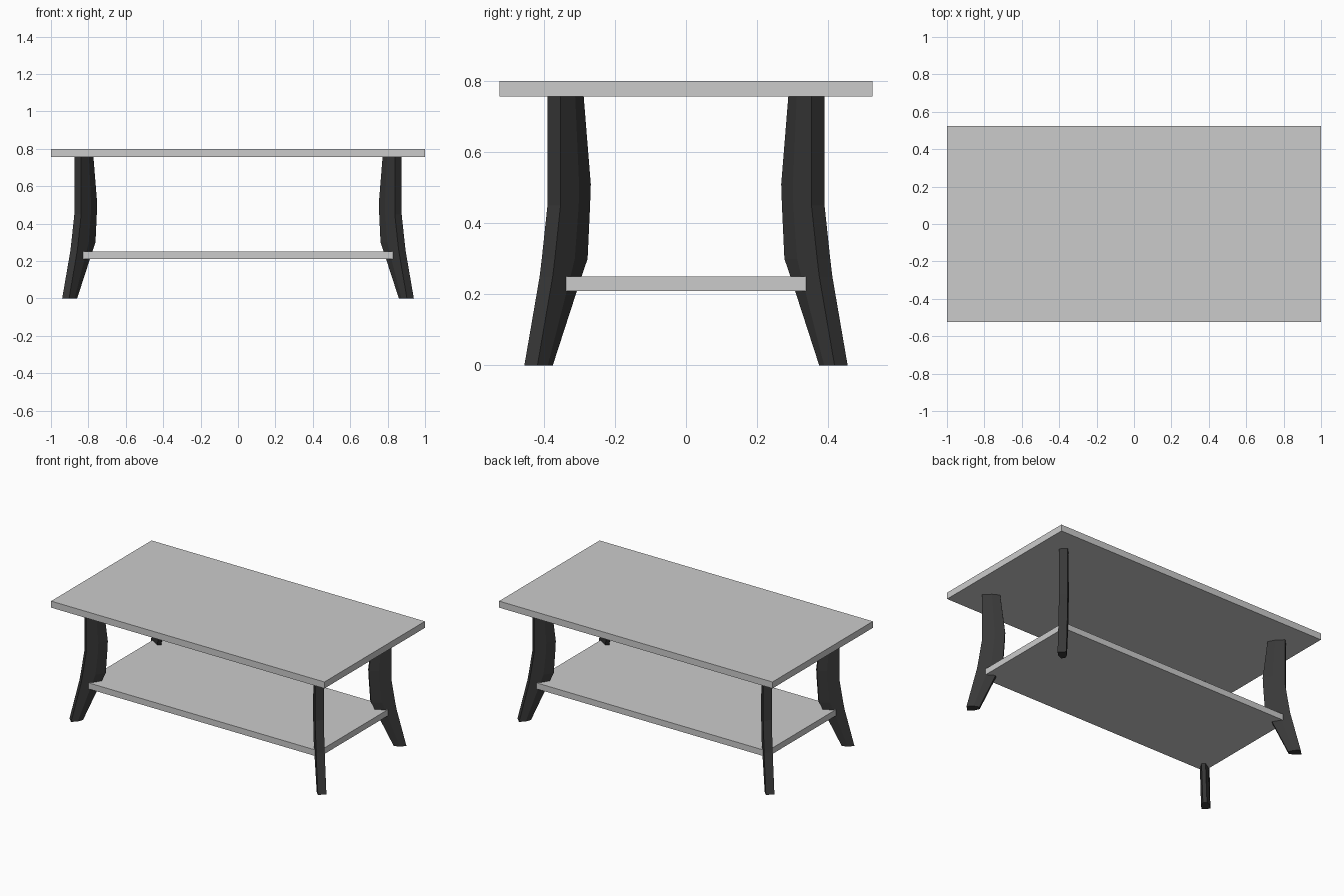
import bpy, bmesh

if "Cube" in bpy.data.objects:
    bpy.data.objects.remove(bpy.data.objects["Cube"])

leg_mat = bpy.data.materials.new("black_leg")
leg_mat.diffuse_color = (0.04, 0.04, 0.04, 1)
leg_mat.use_nodes = True
leg_mat.node_tree.nodes["Principled BSDF"].inputs["Base Color"].default_value = leg_mat.diffuse_color


def box(name, hx, hy, z0, z1):
    bpy.ops.mesh.primitive_cube_add(size=1, location=(0, 0, (z0 + z1) / 2))
    ob = bpy.context.object
    ob.name = name
    ob.scale = (2 * hx, 2 * hy, z1 - z0)
    bpy.ops.object.transform_apply(location=True, rotation=False, scale=True)
    return ob


# Table top and lower shelf (shelf corners are buried in the legs)
box("table_top", 1.0, 0.525, 0.757, 0.80)
box("lower_shelf", 0.86, 0.38, 0.21, 0.25)

# Leg silhouette: (z, outer offset, inner offset) measured along the diagonal
PROFILE = [(0.0, 0.065, -0.015), (0.25, 0.022, -0.096), (0.30, 0.016, -0.113),
           (0.45, 0.0, -0.120), (0.51, 0.0, -0.122), (0.757, 0.0, -0.102)]
R = 0.7071
HALF, TIP = 0.026, 0.012  # half thickness of the slab and of its narrowed inner edge


def leg(name, sx, sy):
    bm = bmesh.new()
    rings = []
    for z, outer, inner in PROFILE:
        o, i = outer - HALF * R, inner + TIP * R
        m = i + (o - i) * 0.45
        section = [(o, HALF), (m, HALF), (i, TIP), (i, -TIP), (m, -HALF), (o, -HALF)]
        rings.append([bm.verts.new((sx * (0.875 + d + v * R), sy * (0.39 + d - v * R), z))
                      for d, v in section])
    for a, b in zip(rings, rings[1:]):
        for k in range(6):
            n = (k + 1) % 6
            bm.faces.new((a[k], a[n], b[n], b[k]))
    bm.faces.new(rings[0])
    bm.faces.new(rings[-1])
    bmesh.ops.recalc_face_normals(bm, faces=bm.faces)
    me = bpy.data.meshes.new(name)
    bm.to_mesh(me)
    bm.free()
    me.materials.append(leg_mat)
    bpy.context.collection.objects.link(bpy.data.objects.new(name, me))


# Four splayed legs set on the diagonals
for side, sx in (("left", -1), ("right", 1)):
    for end, sy in (("front", -1), ("back", 1)):
        leg(f"{end}_{side}_leg", sx, sy)
